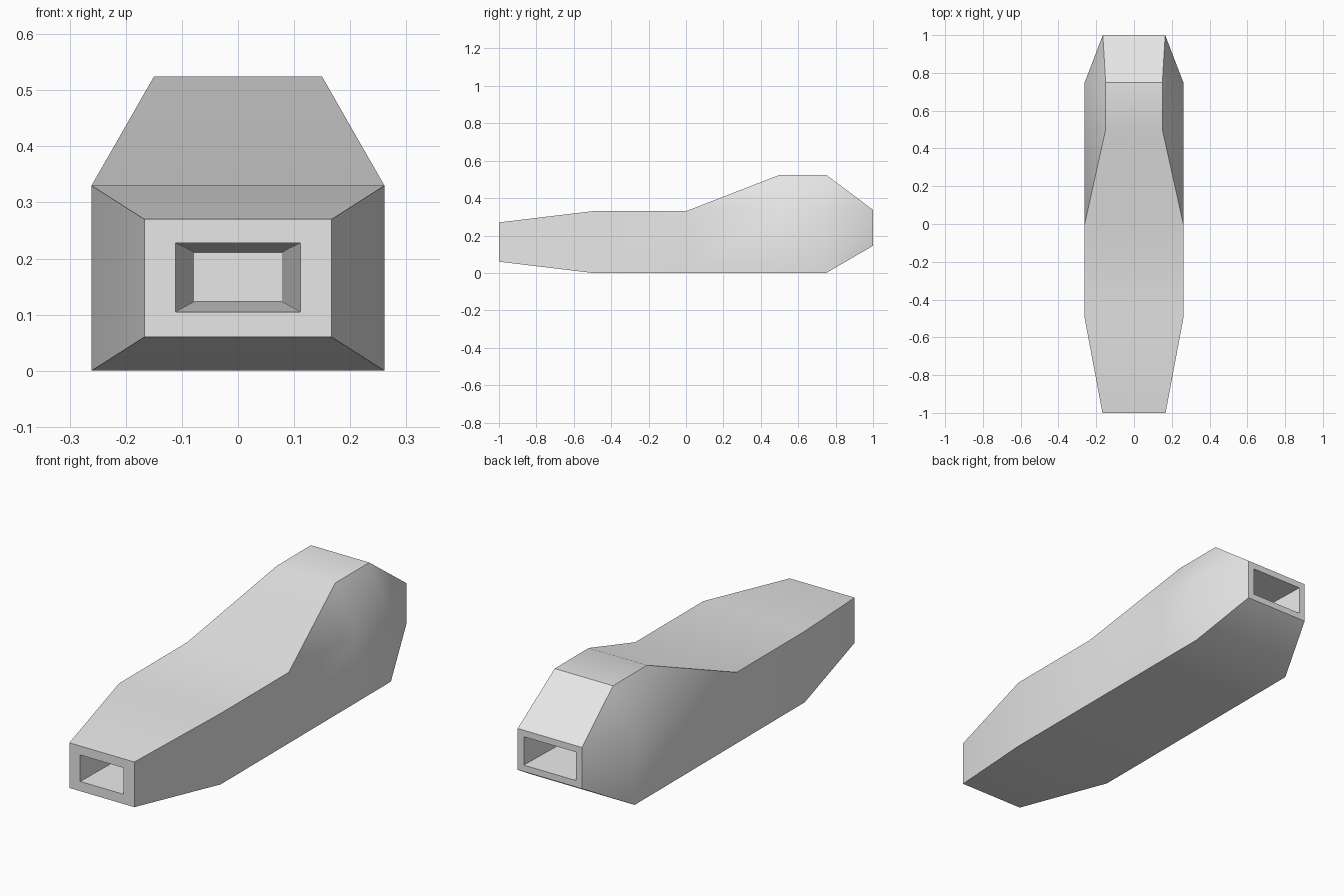
import bpy
import bmesh
import math

if "Cube" in bpy.data.objects:
    bpy.data.objects.remove(bpy.data.objects["Cube"], do_unlink=True)

# Single matte grey
grey = bpy.data.materials.new("light_grey")
grey.use_nodes = True
colour = (0.8, 0.8, 0.8, 1)
grey.diffuse_color = colour
bsdf = next(n for n in grey.node_tree.nodes if n.type == 'BSDF_PRINCIPLED')
bsdf.inputs["Base Color"].default_value = colour


def section(y, half, bottom, shoulder, top_half=None, top=None):
    """Cross-section ring; plain boxes have the roof merged into the shoulder."""
    th = half if top_half is None else top_half
    tz = shoulder if top is None else top
    return [(-half, y, bottom), (half, y, bottom), (half, y, shoulder),
            (th, y, tz), (-th, y, tz), (-half, y, shoulder)]


# Lofted from the front socket, along the outer hull, into the rear socket
rings = [
    section(-0.5, 0.078, 0.123, 0.211),               # front socket floor
    section(-1, 0.111, 0.105, 0.228),                 # front socket rim
    section(-1, 0.167, 0.06, 0.27),                   # nose
    section(-0.5, 0.261, 0, 0.33),
    section(0, 0.261, 0, 0.33),
    section(0.5, 0.261, 0, 0.33, 0.15, 0.524),        # raised roof
    section(0.75, 0.261, 0, 0.33, 0.15, 0.524),
    section(1, 0.165, 0.145, 0.337),                  # tail
    section(1, 0.134, 0.175, 0.307),                  # rear socket rim
    section(0.5, 0.094, 0.195, 0.287),                # rear socket floor
]

bm = bmesh.new()
loops = [[bm.verts.new(p) for p in ring] for ring in rings]
for a, b in zip(loops, loops[1:]):
    for i in range(len(a)):
        j = (i + 1) % len(a)
        bm.faces.new((a[i], a[j], b[j], b[i]))
bm.faces.new(loops[0])
bm.faces.new(loops[-1])
bmesh.ops.remove_doubles(bm, verts=bm.verts[:], dist=0.0005)
bmesh.ops.recalc_face_normals(bm, faces=bm.faces[:])

mesh = bpy.data.meshes.new("hull")
bm.to_mesh(mesh)
bm.free()
mesh.materials.append(grey)
hull = bpy.data.objects.new("hull", mesh)
bpy.context.collection.objects.link(hull)

# Soft shading on shallow bends, crisp on steep ones
bpy.ops.object.select_all(action='DESELECT')
hull.select_set(True)
bpy.context.view_layer.objects.active = hull
bpy.ops.object.shade_smooth_by_angle(angle=math.radians(32))
